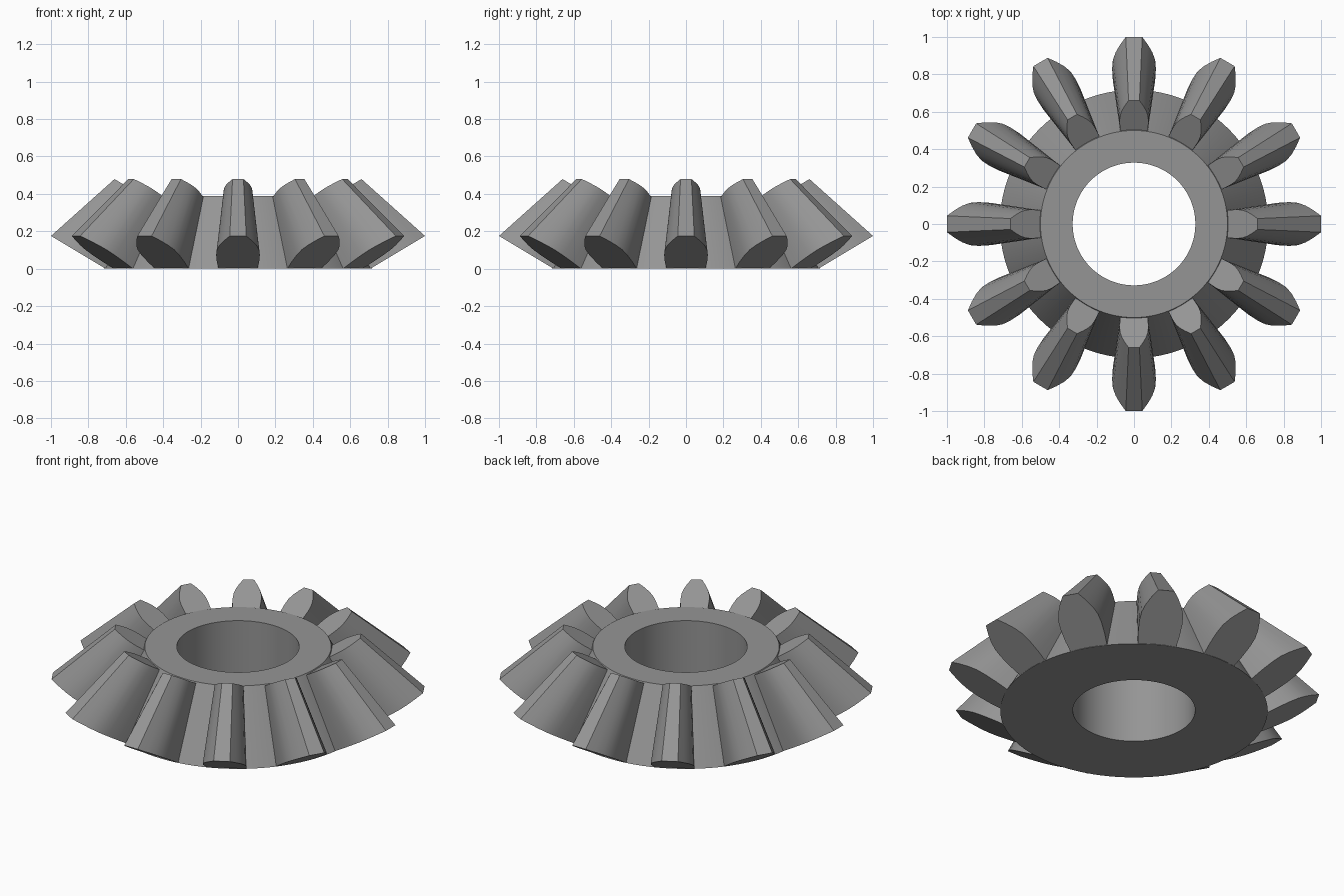
import bpy, bmesh, math
from mathutils import Matrix, Vector

if "Cube" in bpy.data.objects:
    bpy.data.objects.remove(bpy.data.objects["Cube"])

steel = bpy.data.materials.new("steel_grey")
steel.diffuse_color = (0.30, 0.30, 0.30, 1)
steel.use_nodes = True
steel.node_tree.nodes["Principled BSDF"].inputs["Base Color"].default_value = steel.diffuse_color


def finish(bm, name, angle=30):
    bmesh.ops.recalc_face_normals(bm, faces=bm.faces)
    mesh = bpy.data.meshes.new(name)
    bm.to_mesh(mesh)
    bm.free()
    mesh.materials.append(steel)
    obj = bpy.data.objects.new(name, mesh)
    bpy.context.collection.objects.link(obj)
    bpy.ops.object.select_all(action='DESELECT')
    obj.select_set(True)
    bpy.context.view_layer.objects.active = obj
    bpy.ops.object.shade_smooth_by_angle(angle=math.radians(angle))
    return obj


# Conical gear body with a straight bore: revolved closed profile (radius, z)
profile = [(0.328, 0), (0.717, 0), (0.50, 0.39), (0.328, 0.39)]
SEGMENTS = 96
bm = bmesh.new()
rings = []
for i in range(SEGMENTS):
    a = 2 * math.pi * i / SEGMENTS
    rings.append([bm.verts.new((r * math.cos(a), r * math.sin(a), z)) for r, z in profile])
for i in range(SEGMENTS):
    a, b = rings[i], rings[(i + 1) % SEGMENTS]
    for j in range(4):
        k = (j + 1) % 4
        bm.faces.new((a[j], b[j], b[k], a[k]))
finish(bm, "gear_body")

# Tapered teeth: rounded outline on the outer face, shrunk toward the cone apex
TEETH = 12
APEX = Vector((0, 0, 1.07))
TAPER = 0.66
root, tip = Vector((0.708, 0, 0)), Vector((1.0, 0, 0.175))
widths = [(0, 0.104), (0.2, 0.113), (0.42, 0.117), (0.58, 0.113),
          (0.72, 0.098), (0.86, 0.074), (1, 0.044)]
right = [root.lerp(tip, t) + Vector((0, w, 0)) for t, w in widths]
outline = right + [Vector((p.x, -p.y, p.z)) for p in reversed(right)]

bm = bmesh.new()
for n in range(TEETH):
    turn = Matrix.Rotation(2 * math.pi * n / TEETH, 3, 'Z')
    outer = [bm.verts.new(turn @ p) for p in outline]
    inner = [bm.verts.new(turn @ APEX.lerp(p, TAPER)) for p in outline]
    bm.faces.new(outer)
    bm.faces.new(inner)
    for i in range(len(outline)):
        j = (i + 1) % len(outline)
        bm.faces.new((outer[i], outer[j], inner[j], inner[i]))
finish(bm, "gear_teeth")
